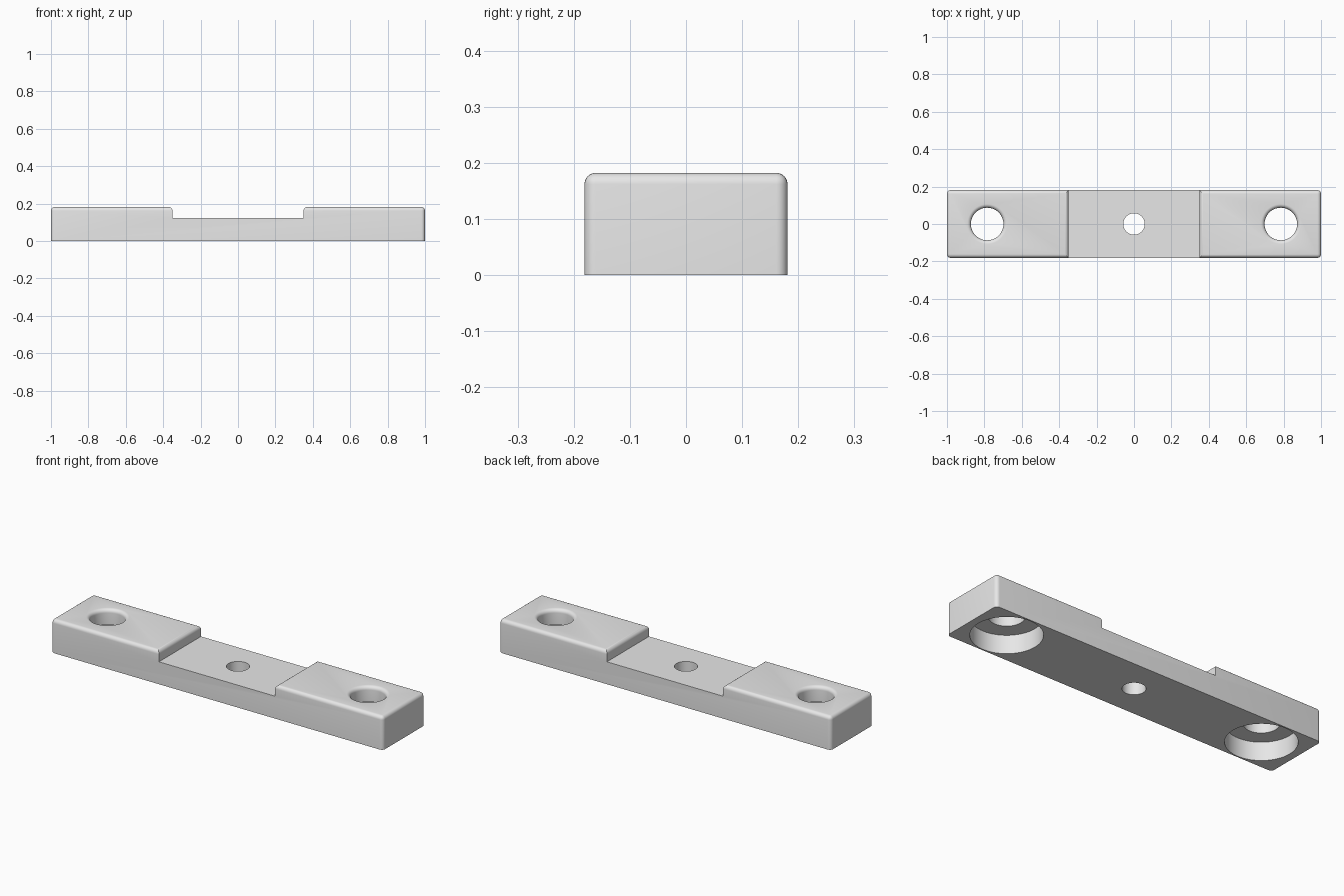
import bpy
import bmesh
from math import cos, sin, pi

LENGTH, HALF_Y, TOP = 1.0, 0.181, 0.182   # half length, half depth, height
NOTCH_X, NOTCH_Z = 0.35, 0.122
FILLET = 0.02

cube = bpy.data.objects.get("Cube")
if cube:
    bpy.data.objects.remove(cube, do_unlink=True)

grey = bpy.data.materials.new("light_grey")
grey.use_nodes = True
colour = (0.8, 0.8, 0.8, 1)
grey.diffuse_color = colour
grey.node_tree.nodes["Principled BSDF"].inputs["Base Color"].default_value = colour


def add_object(name, bm):
    bmesh.ops.recalc_face_normals(bm, faces=bm.faces)
    mesh = bpy.data.meshes.new(name)
    bm.to_mesh(mesh)
    bm.free()
    mesh.materials.append(grey)
    obj = bpy.data.objects.new(name, mesh)
    bpy.context.collection.objects.link(obj)
    return obj


def lathe(name, profile, x):
    """Closed solid of revolution from (radius, z) points, standing at x."""
    bm = bmesh.new()
    verts = [bm.verts.new((r, 0, z)) for r, z in profile]
    edges = [bm.edges.new(pair) for pair in zip(verts, verts[1:])]
    bmesh.ops.spin(bm, geom=verts + edges, cent=(0, 0, 0), axis=(0, 0, 1),
                   angle=2 * pi, steps=64, use_merge=False)
    bmesh.ops.remove_doubles(bm, verts=bm.verts, dist=0.0001)
    bmesh.ops.translate(bm, vec=(x, 0, 0), verts=bm.verts)
    return add_object(name, bm)


# Bar: stepped side profile extruded through its depth
half = [(NOTCH_X, NOTCH_Z), (NOTCH_X, TOP), (LENGTH, TOP), (LENGTH, 0)]
outline = half + [(-x, z) for x, z in reversed(half)]
bm = bmesh.new()
face = bm.faces.new([bm.verts.new((x, -HALF_Y, z)) for x, z in outline])
new = bmesh.ops.extrude_face_region(bm, geom=[face])["geom"]
bmesh.ops.translate(bm, vec=(0, 2 * HALF_Y, 0),
                    verts=[v for v in new if isinstance(v, bmesh.types.BMVert)])
bmesh.ops.recalc_face_normals(bm, faces=bm.faces)


# Round the raised top edges and the outer vertical corners
def is_rounded(edge):
    a, b = (v.co for v in edge.verts)
    on_top = min(a.z, b.z) > TOP - 0.001
    end_corner = abs(a.x - b.x) + abs(a.y - b.y) < 0.001 and abs(a.x) > LENGTH - 0.001
    return on_top or end_corner


bmesh.ops.bevel(bm, geom=[e for e in bm.edges if is_rounded(e)], offset=FILLET,
                offset_type='OFFSET', segments=6, profile=0.5, affect='EDGES',
                clamp_overlap=True)
bar = add_object("mounting_bar", bm)

# Cutters: counterbored end holes with rounded mouths, plain centre hole
BORE, SINK, SINK_TOP = 0.087, 0.174, 0.10
mouth = [(BORE + FILLET * (1 - cos(i * pi / 12)), TOP - FILLET + FILLET * sin(i * pi / 12))
         for i in range(7)]
end_hole = [(0, -0.1), (SINK, -0.1), (SINK, SINK_TOP), (BORE, SINK_TOP)] + mouth
end_hole += [(BORE + FILLET, 0.3), (0, 0.3)]
centre_hole = [(0, -0.1), (0.057, -0.1), (0.057, 0.3), (0, 0.3)]
cutters = [lathe("left_hole_cutter", end_hole, 0.785),
           lathe("right_hole_cutter", end_hole, -0.785),
           lathe("centre_hole_cutter", centre_hole, 0)]

bpy.ops.object.select_all(action='DESELECT')
bar.select_set(True)
bpy.context.view_layer.objects.active = bar
for cutter in cutters:
    cutter.hide_render = True
    cut = bar.modifiers.new(cutter.name, 'BOOLEAN')
    cut.operation = 'DIFFERENCE'
    cut.solver = 'EXACT'
    cut.object = cutter
    bpy.ops.object.modifier_apply(modifier=cut.name)
    bpy.data.objects.remove(cutter, do_unlink=True)

bpy.ops.object.shade_smooth_by_angle(angle=pi / 6)
